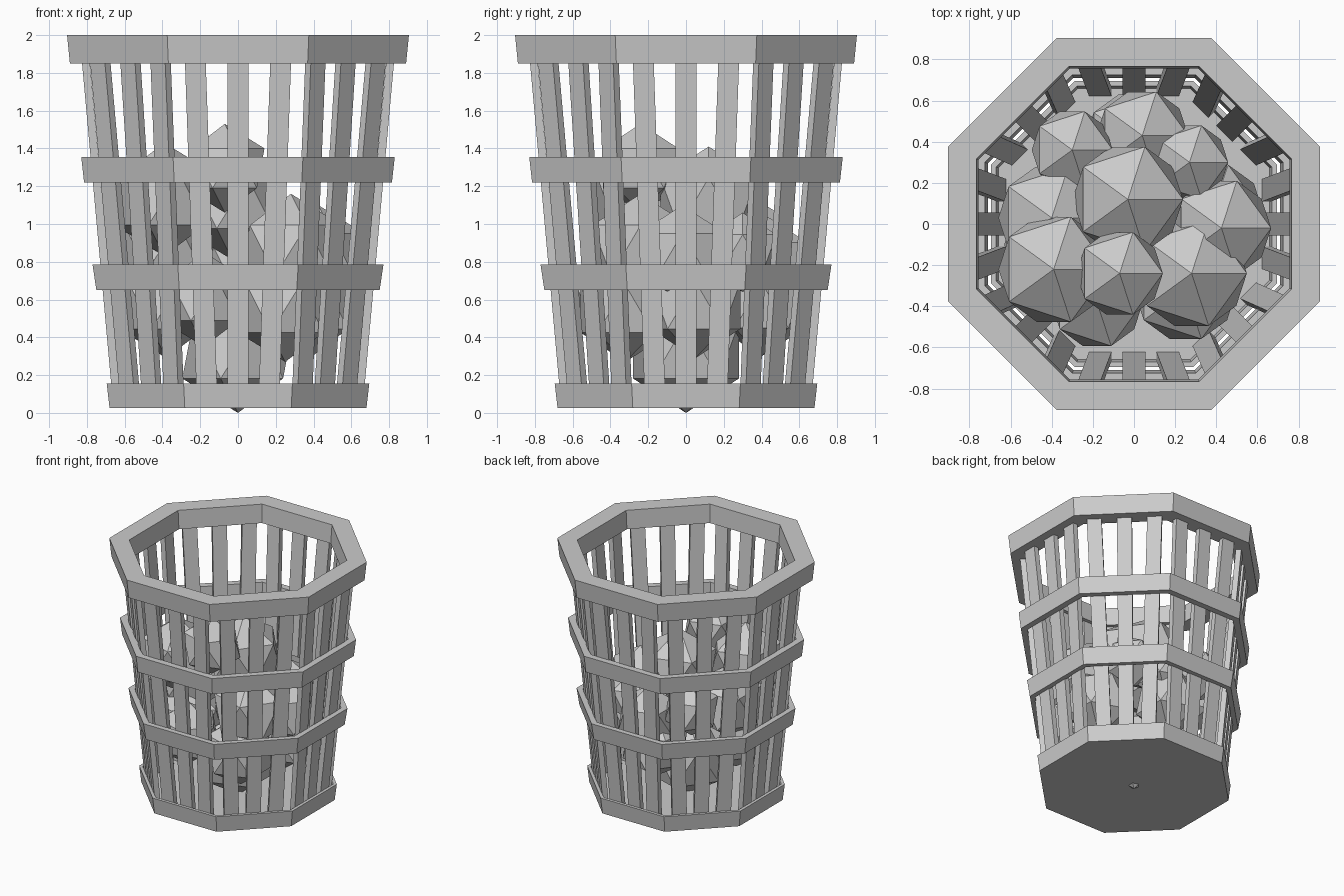
import bpy, bmesh, math
from mathutils import Matrix, Vector

cube = bpy.data.objects.get("Cube")
if cube:
    bpy.data.objects.remove(cube, do_unlink=True)

grey = bpy.data.materials.new("plain_grey")
grey.use_nodes = True
tone = (0.6, 0.6, 0.6, 1)
grey.diffuse_color = tone
grey.node_tree.nodes["Principled BSDF"].inputs["Base Color"].default_value = tone

SIDES = 8
STEP = math.tau / SIDES


def finish(name, bm):
    bmesh.ops.recalc_face_normals(bm, faces=bm.faces)
    mesh = bpy.data.meshes.new(name)
    bm.to_mesh(mesh)
    bm.free()
    mesh.materials.append(grey)
    obj = bpy.data.objects.new(name, mesh)
    bpy.context.collection.objects.link(obj)
    return obj


def octagon(bm, apothem, z):
    r = apothem / math.cos(STEP / 2)
    return [bm.verts.new((r * math.cos((i + 0.5) * STEP), r * math.sin((i + 0.5) * STEP), z))
            for i in range(SIDES)]


def bridge(bm, a, b):
    for i in range(SIDES):
        j = (i + 1) % SIDES
        bm.faces.new((a[i], a[j], b[j], b[i]))


def band(name, low, high, outer_low, outer_high, inner_low, inner_high):
    """Tapered octagonal hoop."""
    bm = bmesh.new()
    loops = [octagon(bm, outer_low, low), octagon(bm, outer_high, high),
             octagon(bm, inner_high, high), octagon(bm, inner_low, low)]
    for i in range(4):
        bridge(bm, loops[i], loops[(i + 1) % 4])
    finish(name, bm)


# Hoops around the basket
band("top_rim", 1.85, 2.0, 0.89, 0.905, 0.755, 0.765)
band("upper_band", 1.22, 1.355, 0.815, 0.83, 0.765, 0.775)
band("lower_band", 0.65, 0.785, 0.75, 0.77, 0.71, 0.725)
band("bottom_band", 0.025, 0.155, 0.68, 0.695, 0.655, 0.67)

# Floor plate
bm = bmesh.new()
under, upper = octagon(bm, 0.68, 0.025), octagon(bm, 0.68, 0.06)
bridge(bm, under, upper)
bm.faces.new(under)
bm.faces.new(upper)
finish("floor", bm)

# Slats: three on each side, spreading towards the top
bm = bmesh.new()
for side in range(SIDES):
    turn = Matrix.Rotation(side * STEP, 3, "Z")
    for k in (-1, 0, 1):
        rings = []
        for z, outer, centre in ((0.05, 0.662, 0.163), (1.92, 0.832, 0.228)):
            corners = [(-0.055, -outer), (0.055, -outer), (0.055, 0.042 - outer), (-0.055, 0.042 - outer)]
            rings.append([bm.verts.new(turn @ Vector((k * centre + x, y, z))) for x, y in corners])
        for i in range(4):
            j = (i + 1) % 4
            bm.faces.new((rings[0][i], rings[0][j], rings[1][j], rings[1][i]))
        bm.faces.new(rings[0])
        bm.faces.new(rings[1])
finish("slats", bm)

# Faceted balls piled inside: x, y, z, radius
balls = [
    (0, 0, 0.33, 0.33),
    (-0.38, -0.1, 0.57, 0.28), (0.38, 0.05, 0.57, 0.28),
    (0, 0.4, 0.57, 0.27), (-0.18, -0.38, 0.6, 0.25), (0.25, -0.32, 0.55, 0.28),
    (-0.4, 0.03, 0.88, 0.29), (0.425, -0.02, 0.83, 0.27),
    (0.04, 0.43, 0.79, 0.25), (-0.3, 0.36, 0.92, 0.22), (0.27, 0.3, 0.85, 0.21),
    (0.28, -0.24, 0.86, 0.3), (-0.39, -0.22, 1.13, 0.3),
    (-0.03, 0.12, 1.11, 0.3), (-0.07, -0.24, 1.295, 0.235),
]
for n, (x, y, z, r) in enumerate(balls, 1):
    bm = bmesh.new()
    bmesh.ops.create_icosphere(bm, subdivisions=1, radius=r, matrix=Matrix.Translation((x, y, z)))
    finish(f"ball_{n}", bm)
